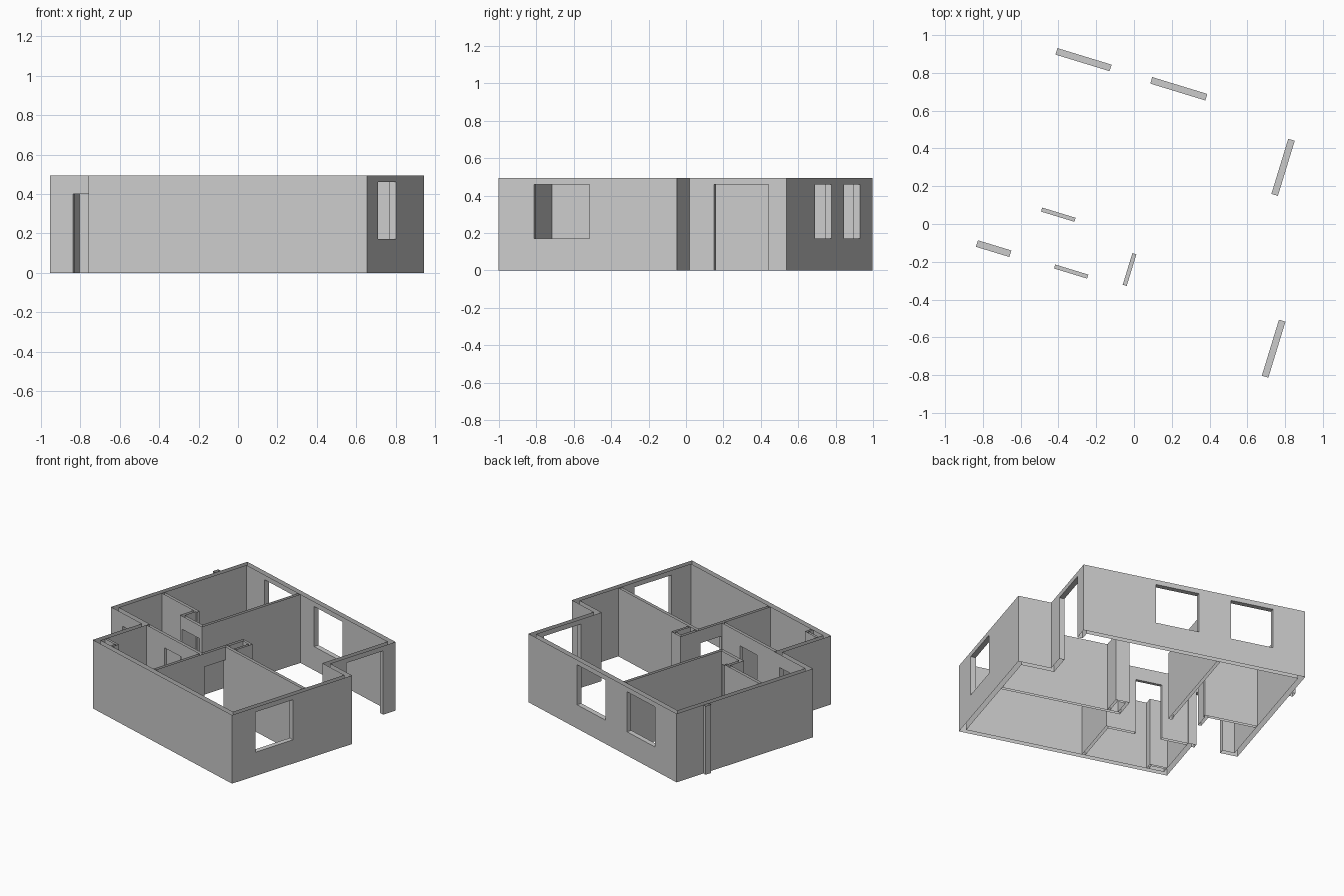
import bpy, bmesh, math

cube = bpy.data.objects.get("Cube")
if cube:
    bpy.data.objects.remove(cube)

HEIGHT, SILL, HEAD, DOOR = 0.495, 0.171, 0.46, 0.40
TURN = math.radians(-17)      # the plan is turned on the ground
T = 0.036                     # outer wall thickness
P = 0.011                     # half an inner wall thickness

plaster = bpy.data.materials.new("grey_plaster")
plaster.use_nodes = True
grey = (0.6, 0.6, 0.6, 1)
plaster.diffuse_color = grey
plaster.node_tree.nodes["Principled BSDF"].inputs["Base Color"].default_value = grey


def build(name, walls, openings=()):
    """Merge wall rectangles (u0, v0, u1, v1), cut openings (rectangle, z0, z1),
    and keep only the outer skin; the wall tops and bottoms stay open."""
    boxes = [(w[0], w[1], 0, w[2], w[3], HEIGHT) for w in walls]
    holes = [(r[0], r[1], z0, r[2], r[3], z1) for r, z0, z1 in openings]
    cuts = [sorted({round(b[k], 4) for b in boxes + holes for k in (i, i + 3)})
            for i in range(3)]

    def inside(p, b):
        return all(b[i] < p[i] < b[i + 3] for i in range(3))

    def solid(cell):
        if any(not 0 <= cell[i] < len(cuts[i]) - 1 for i in range(3)):
            return False
        p = [(cuts[i][cell[i]] + cuts[i][cell[i] + 1]) / 2 for i in range(3)]
        return any(inside(p, b) for b in boxes) and not any(inside(p, h) for h in holes)

    bm = bmesh.new()
    size = [len(c) - 1 for c in cuts]
    for cell in [(i, j, k) for i in range(size[0]) for j in range(size[1])
                 for k in range(size[2])]:
        if not solid(cell):
            continue
        for axis in range(3):
            for side in (0, 1):
                near = list(cell)
                near[axis] += 2 * side - 1
                if solid(near) or (axis == 2 and not 0 <= near[2] < size[2]):
                    continue
                a, b = (axis + 1) % 3, (axis + 2) % 3
                ring = [(0, 0), (1, 0), (1, 1), (0, 1)]
                verts = []
                for da, db in (ring if side else ring[::-1]):
                    idx = list(cell)
                    idx[axis] += side
                    idx[a] += da
                    idx[b] += db
                    verts.append(bm.verts.new([cuts[i][idx[i]] for i in range(3)]))
                bm.faces.new(verts)
    bmesh.ops.remove_doubles(bm, verts=bm.verts, dist=0.0005)
    bmesh.ops.dissolve_limit(bm, angle_limit=0.01, verts=bm.verts, edges=bm.edges)
    mesh = bpy.data.meshes.new(name)
    bm.to_mesh(mesh)
    bm.free()
    mesh.materials.append(plaster)
    obj = bpy.data.objects.new(name, mesh)
    obj.rotation_euler.z = TURN
    bpy.context.collection.objects.link(obj)


def along_u(v, u0, u1, half=P):
    return (u0, v - half, u1, v + half)


def along_v(u, v0, v1, half=P):
    return (u - half, v0, u + half, v1)


# Plan lines of the outer faces
LEFT, PORCH, STEP, RIGHT = -0.888, -0.56, 0.685, 0.918
FRONT, ENTRY, NOTCH, BACK = -0.767, -0.36, 0.229, 0.772

# Outer walls with windows, terrace door and entrance
build("outer_walls", [
    (PORCH, FRONT, RIGHT, FRONT + T),
    (RIGHT - T, FRONT, RIGHT, NOTCH),
    (STEP - T, NOTCH - T, RIGHT, NOTCH),
    (STEP - T, NOTCH - T, STEP, BACK),
    (LEFT, BACK - T, STEP, BACK),
    (LEFT, ENTRY, LEFT + T, BACK),
    (LEFT, ENTRY, PORCH + T, ENTRY + T),
    (PORCH, FRONT, PORCH + T, ENTRY + T),
], [
    ((-0.66, BACK - T, -0.36, BACK), SILL, HEAD),
    ((-0.135, BACK - T, 0.17, BACK), SILL, HEAD),
    ((RIGHT - T, -0.57, RIGHT, -0.26), SILL, HEAD),
    ((STEP - T, 0.365, STEP, 0.67), 0, HEAD),
    ((-0.765, ENTRY, -0.58, ENTRY + T), 0, DOOR),
])

# Inner partitions with three doorways
HALL, BATH, ROOM, SIDE, CLOSET = -0.07, -0.338, 0.048, -0.29, 0.045
build("inner_walls", [
    along_u(CLOSET, LEFT + T, -0.49 + P),
    along_v(-0.49 - P, HALL - P, CLOSET + P),
    along_u(HALL, -0.49 - P, SIDE + P),
    along_v(SIDE, HALL - P, BACK - T),
    along_u(BATH, PORCH + T, ROOM + P),
    along_v(ROOM, FRONT + T, -0.13),
    along_u(-0.139, ROOM - P, RIGHT - T),
], [
    (along_u(HALL, -0.49, -0.305), 0, DOOR),
    (along_u(BATH, -0.336, -0.153), 0, DOOR),
    (along_v(ROOM, -0.325, -0.15), 0, DOOR),
])

# Service shafts beside the hall and in the front corner
build("hall_shaft", [
    along_v(ROOM, -0.128, 0.015),
    along_u(0.006, ROOM - P, 0.135, 0.009),
    along_v(0.126, -0.128, 0.015, 0.009),
])
build("corner_shaft", [
    along_u(-0.685, PORCH + T, -0.40, 0.008),
    along_v(-0.408, FRONT + T, -0.677, 0.008),
])

# Narrow pier on the outside of the left wall
build("outside_pier", [(LEFT - 0.025, 0.505, LEFT, 0.55)])
